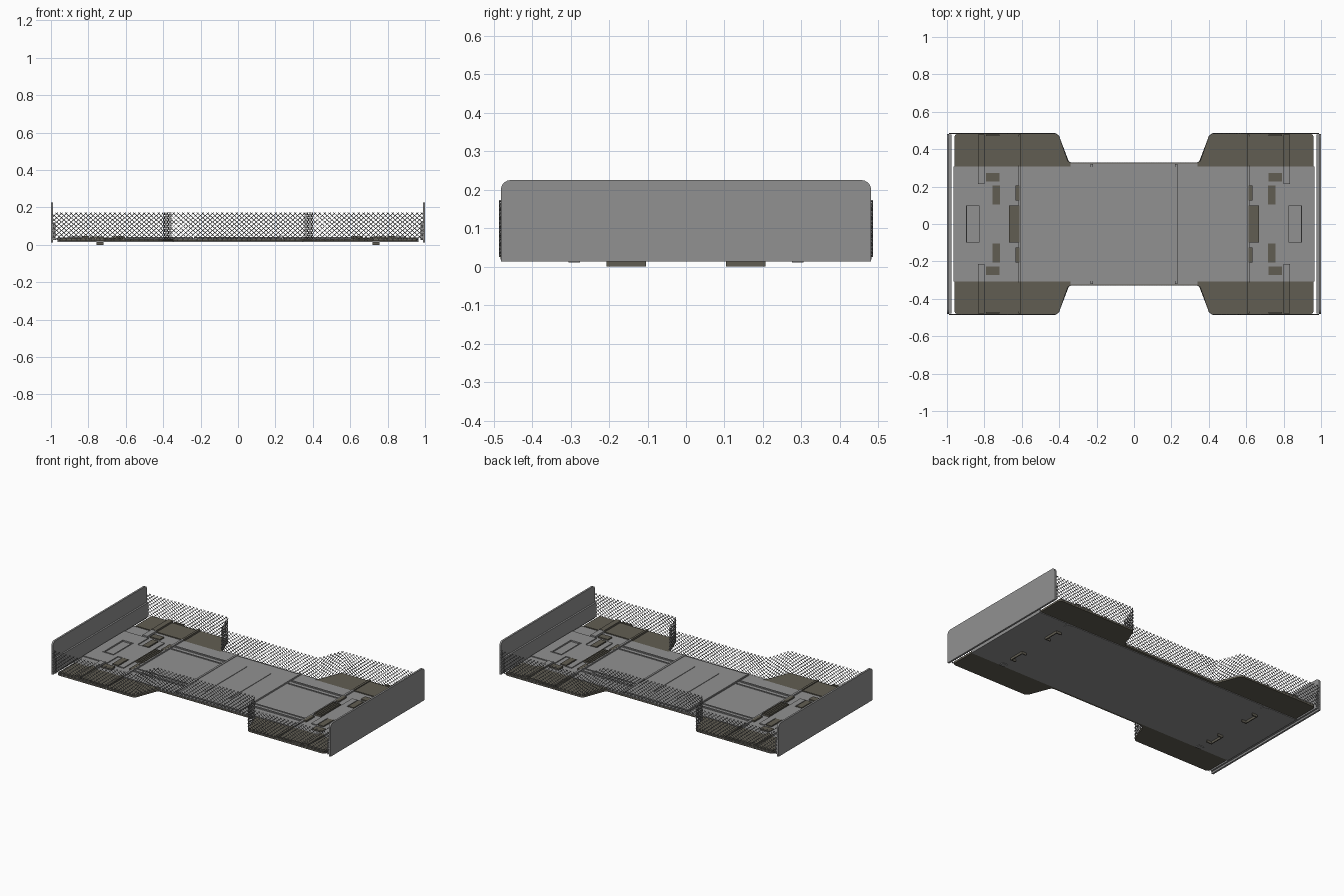
import bpy, bmesh, math
from mathutils import Vector

if "Cube" in bpy.data.objects:
    bpy.data.objects.remove(bpy.data.objects["Cube"])


def material(name, r, g, b):
    m = bpy.data.materials.new(name)
    m.diffuse_color = (r, g, b, 1)
    m.use_nodes = True
    m.node_tree.nodes["Principled BSDF"].inputs["Base Color"].default_value = m.diffuse_color
    return m


GREY = material("panel grey", 0.285, 0.285, 0.285)
BROWN = material("olive brown", 0.12, 0.11, 0.085)


def finish(name, bm, mat):
    bmesh.ops.recalc_face_normals(bm, faces=bm.faces)
    me = bpy.data.meshes.new(name)
    bm.to_mesh(me)
    bm.free()
    me.materials.append(mat)
    ob = bpy.data.objects.new(name, me)
    bpy.context.collection.objects.link(ob)
    return ob


def boxes(name, items, mat, mx=True, my=True):
    """Boxes (x0,x1,y0,y1,z0,z1), repeated over the mirror planes."""
    bm = bmesh.new()
    for sx in ((1, -1) if mx else (1,)):
        for x0, x1, y0, y1, z0, z1 in items:
            for sy in ((1, -1) if my and y0 > 0 else (1,)):
                vs = bmesh.ops.create_cube(bm, size=1)["verts"]
                for v in vs:
                    v.co = Vector((sx * ((x0 + x1) / 2 + v.co.x * (x1 - x0)),
                                   sy * ((y0 + y1) / 2 + v.co.y * (y1 - y0)),
                                   (z0 + z1) / 2 + v.co.z * (z1 - z0)))
    return finish(name, bm, mat)


def slab(name, outline, z0, z1, mat, radius):
    """Extruded outline with rounded plan corners."""
    bm = bmesh.new()
    f = bm.faces.new([bm.verts.new((x, y, z0)) for x, y in outline])
    up = bmesh.ops.extrude_face_region(bm, geom=[f])["geom"]
    for v in up:
        if isinstance(v, bmesh.types.BMVert):
            v.co.z = z1
    if not f.is_valid or len(bm.faces) < len(outline) + 2:
        bm.faces.new([v for v in bm.verts if abs(v.co.z - z0) < 1e-6])
    edges = [e for e in bm.edges if abs(e.verts[0].co.z - e.verts[1].co.z) > 1e-5]
    bmesh.ops.bevel(bm, geom=edges, offset=radius, segments=4, profile=0.5,
                    affect='EDGES')
    return finish(name, bm, mat)


# Waisted floor pan
quarter = [(0.96, 0.482), (0.405, 0.482), (0.345, 0.325)]
outline = (quarter + [(-x, y) for x, y in reversed(quarter)]
           + [(-x, -y) for x, y in quarter] + [(x, -y) for x, y in reversed(quarter)])
slab("floor_pan", outline, 0.019, 0.031, BROWN, 0.018)

# Long grey deck strip, top and underside, with waist edges
boxes("deck_strip", [(-0.965, 0.965, -0.307, 0.307, 0.015, 0.034)], GREY, mx=False)
boxes("waist_edges", [(-0.34, 0.34, 0.307, 0.324, 0.030, 0.034)], GREY, mx=False)

# Raised centre plate with cross seams
boxes("centre_plate", [(-0.235, 0.22, -0.305, 0.305, 0.033, 0.041)], GREY, mx=False)
boxes("centre_seams", [(0.083, 0.088, -0.21, 0.21, 0.040, 0.044),
                       (0.219, 0.232, -0.32, 0.32, 0.030, 0.044)], GREY)

# Bay rails either side of the centre
boxes("bay_rails", [(0.24, 0.60, 0.168, 0.174, 0.033, 0.039),
                    (0.24, 0.60, 0.203, 0.213, 0.033, 0.041)], GREY)

# Deck end plates
boxes("end_plates", [(0.672, 0.71, -0.21, 0.21, 0.033, 0.040),
                     (0.79, 0.82, -0.21, 0.21, 0.033, 0.040),
                     (0.71, 0.79, -0.10, 0.10, 0.033, 0.040),
                     (0.82, 0.962, 0.102, 0.21, 0.033, 0.040),
                     (0.90, 0.962, -0.102, 0.102, 0.033, 0.040)], GREY)
boxes("hatch_frame", [(0.82, 0.826, -0.1, 0.1, 0.033, 0.043),
                      (0.892, 0.898, -0.1, 0.1, 0.033, 0.043),
                      (0.82, 0.898, 0.095, 0.101, 0.033, 0.043)], GREY)

# Cross ribs, grey on the deck and brown on the wings
boxes("deck_ribs", [(0.80, 0.835, 0.215, 0.307, 0.033, 0.046),
                    (0.604, 0.618, -0.307, 0.307, 0.033, 0.043)], GREY)
boxes("wing_ribs", [(0.80, 0.835, 0.307, 0.478, 0.030, 0.048),
                    (0.604, 0.618, 0.307, 0.478, 0.030, 0.043),
                    (0.72, 0.79, 0.470, 0.479, 0.030, 0.044)], BROWN)
boxes("wing_pads", [(0.618, 0.80, 0.312, 0.468, 0.030, 0.037),
                    (0.835, 0.952, 0.312, 0.478, 0.030, 0.037)], BROWN)

# Slatted vents and latch blocks
boxes("vent_beds", [(0.612, 0.668, -0.098, 0.098, 0.033, 0.0435)], BROWN)
boxes("vent_slats", [(0.615 + i * 0.014, 0.622 + i * 0.014, -0.098, 0.098,
                      0.040, 0.047) for i in range(4)], BROWN)
boxes("side_slats", [(0.612, 0.634, 0.125, 0.205, 0.033, 0.0435)], BROWN)
boxes("latch_blocks", [(0.72, 0.79, 0.228, 0.272, 0.033, 0.042)], BROWN)
boxes("latch_plates", [(0.716, 0.756, 0.104, 0.206, 0.033, 0.042)], BROWN)

# Thin bracket feet under the deck, small skids beside them
boxes("feet", [(0.750, 0.756, 0.104, 0.206, 0.0, 0.02),
               (0.72, 0.756, 0.104, 0.110, 0.0, 0.02),
               (0.72, 0.756, 0.200, 0.206, 0.0, 0.02)], BROWN)
boxes("skids", [(0.72, 0.756, 0.275, 0.305, 0.011, 0.016)], GREY)

# End panels with rounded upper corners and inner ledge
for side, sx in (("right", 1), ("left", -1)):
    bm = bmesh.new()
    for v in bmesh.ops.create_cube(bm, size=1)["verts"]:
        v.co = Vector((sx * 0.994 + v.co.x * 0.012, v.co.y * 0.962,
                       0.119 + v.co.z * 0.212))
    top = [e for e in bm.edges if all(v.co.z > 0.2 for v in e.verts)
           and abs(e.verts[0].co.y - e.verts[1].co.y) < 1e-5]
    bmesh.ops.bevel(bm, geom=top, offset=0.025, segments=5, profile=0.5,
                    affect='EDGES')
    finish(side + "_end_panel", bm, GREY)
boxes("end_ledges", [(0.977, 0.989, -0.478, 0.478, 0.025, 0.118)], GREY)

# Wire fences: diagonal wires wrapped along the waisted outline
path = [Vector(p) for p in [(-0.99, 0.484), (-0.42, 0.484), (-0.402, 0.472),
                            (-0.355, 0.337), (-0.338, 0.327)]]
path += [Vector((-p.x, p.y)) for p in reversed(path)]
stops = [0.0]
for a, b in zip(path, path[1:]):
    stops.append(stops[-1] + (b - a).length)
total = stops[-1]


def on_path(s):
    for i in range(len(path) - 1):
        if s <= stops[i + 1] + 1e-9:
            return path[i].lerp(path[i + 1], (s - stops[i]) / (stops[i + 1] - stops[i]))
    return path[-1]


Z0, Z1, STEP = 0.026, 0.172, 0.026
SPAN = (Z1 - Z0) * 1.15
for name, sy in (("back_fence", 1), ("front_fence", -1)):
    cu = bpy.data.curves.new(name, 'CURVE')
    cu.dimensions = '3D'
    cu.bevel_depth = 0.0018
    cu.bevel_resolution = 0
    cu.materials.append(GREY)

    def wire(points):
        sp = cu.splines.new('POLY')
        sp.points.add(len(points) - 1)
        for p, (s, z) in zip(sp.points, points):
            q = on_path(s)
            p.co = (q.x, sy * q.y, z, 1)

    s0 = -SPAN
    while s0 < total:
        a, b = max(0, s0), min(total, s0 + SPAN)
        if b - a > 0.004:
            ss = [a] + [t for t in stops if a + 1e-4 < t < b - 1e-4] + [b]
            for flip in (False, True):
                wire([(s, Z0 + (Z1 - Z0) * ((1 - (s - s0) / SPAN) if flip
                                            else (s - s0) / SPAN)) for s in ss])
        s0 += STEP
    ob = bpy.data.objects.new(name, cu)
    bpy.context.collection.objects.link(ob)
